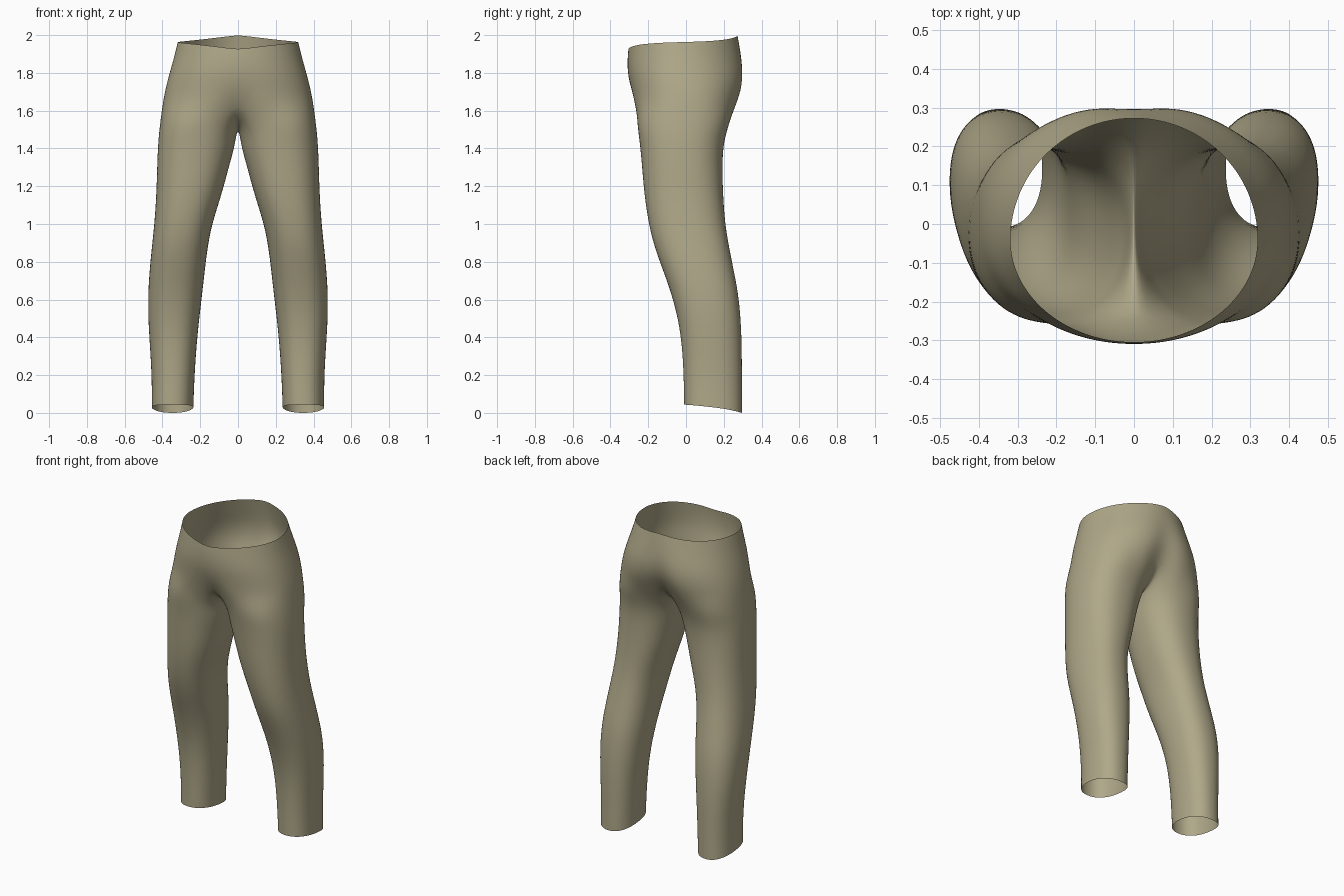
import bpy, bmesh
from math import sin, cos, pi, radians, exp

if "Cube" in bpy.data.objects:
    bpy.data.objects.remove(bpy.data.objects["Cube"])

OUT, INN = 16, 6          # segments on outer side / inner thigh side
G = 1.008                 # slight swell to offset subdivision shrinkage


def sp(v, n):
    return (abs(v) ** (2 / n)) * (1 if v >= 0 else -1)


# Hip rows: z, half width, front y, back y, side y, front crease, back cleft, exponent
HIPS = [
    (None, .318, -.304, .272, -.04, 0, 0, 2.0),
    (1.88, .338, -.309, .298, -.03, 0, .006, 2.05),
    (1.80, .361, -.309, .313, -.02, 0, .02, 2.15),
    (1.72, .382, -.295, .308, -.01, .005, .035, 2.25),
    (1.645, .396, -.283, .285, -.005, .03, .06, 2.4),
]
# Leg rings: z, inner drop, inner x, outer x, front y, back y
LEGS = [
    (1.54, .09, .012, .412, -.260, .232),
    (1.44, .05, .022, .423, -.246, .200),
    (1.32, .01, .046, .428, -.234, .192),
    (1.16, 0, .085, .432, -.222, .196),
    (1.00, 0, .138, .443, -.198, .207),
    (.88, 0, .160, .456, -.168, .228),
    (.76, 0, .175, .468, -.124, .252),
    (.64, 0, .188, .476, -.080, .276),
    (.50, 0, .205, .476, -.042, .290),
    (.35, 0, .220, .466, -.020, .296),
    (.18, 0, .231, .456, -.012, .296),
    (None, 0, .236, .457, -.010, .297),
]
# Crotch seam on the centre plane, back to front (y, z)
SEAM = [(.165, 1.575), (.10, 1.525), (.02, 1.50), (-.07, 1.51), (-.15, 1.555)]

bm = bmesh.new()


def hip_row(z, w, yf, yb, ys, cf, cb, n):
    row = []
    for k in range(OUT + 1):
        t = k / OUT
        a = -pi / 2 + pi * t
        x = 0 if k in (0, OUT) else w * G * sp(cos(a), n)
        s = sp(sin(a), n)
        y = ys + s * ((yb - ys) if s > 0 else (ys - yf)) * G
        dent = exp(-(x / .07) ** 2)
        y += -cb * dent if s > 0 else cf * dent
        zz = z
        if z is None:      # wavy waist rim
            zz = 1.925 + .075 * t + .008 * sin(2 * pi * t)
        row.append(bm.verts.new((x, y, zz)))
    return row


def leg_ring(z, drop, xi, xo, yf, yb):
    cx, cy = (xi + xo) / 2, (yf + yb) / 2
    rx, ry = (xo - xi) / 2 * G, (yb - yf) / 2 * G
    ring = []
    for k in range(OUT + INN):
        if k <= OUT:
            a = radians(-130 + 260 * k / OUT)
        else:
            a = radians(130 + 100 * (k - OUT) / INN)
        zz = z
        if z is None:      # wavy ankle hem
            zz = .026 - .022 * sin(a) + .004 * cos(2 * a)
        zz -= drop * max(0, -cos(a)) ** 2
        ring.append(bm.verts.new((cx + rx * sp(cos(a), 2.3), cy + ry * sp(sin(a), 2.3), zz)))
    return ring


def bridge(a, b, closed):
    n = len(a)
    for i in range(n if closed else n - 1):
        j = (i + 1) % n
        bm.faces.new((a[i], b[i], b[j], a[j]))


# Hip shell (half)
rows = [hip_row(*h) for h in HIPS]
for a, b in zip(rows, rows[1:]):
    bridge(a, b, False)

# Leg, starting from the last hip row closed by the crotch seam
ring = rows[-1] + [bm.verts.new((0, y, z)) for y, z in SEAM]
for spec in LEGS:
    nxt = leg_ring(*spec)
    bridge(ring, nxt, True)
    ring = nxt

# Outward facing check on a hip side face, then finish the mesh
bm.normal_update()
side = max(bm.faces, key=lambda f: f.calc_center_median().x)
if side.normal.x < 0:
    bmesh.ops.reverse_faces(bm, faces=bm.faces[:])
low = min(v.co.z for v in bm.verts)
for v in bm.verts:
    if v.co.z < .1:
        v.co.z -= low
me = bpy.data.meshes.new("trousers")
bm.to_mesh(me)
bm.free()
obj = bpy.data.objects.new("trousers", me)
bpy.context.collection.objects.link(obj)

# Mirror to the other leg and smooth the cloth
mir = obj.modifiers.new("mirror", 'MIRROR')
mir.use_clip = True
sub = obj.modifiers.new("smooth", 'SUBSURF')
sub.levels = sub.render_levels = 2
for p in me.polygons:
    p.use_smooth = True

# Khaki cloth colour
mat = bpy.data.materials.new("khaki_cloth")
mat.diffuse_color = (.43, .39, .25, 1)
mat.use_nodes = True
mat.node_tree.nodes["Principled BSDF"].inputs["Base Color"].default_value = mat.diffuse_color
me.materials.append(mat)
